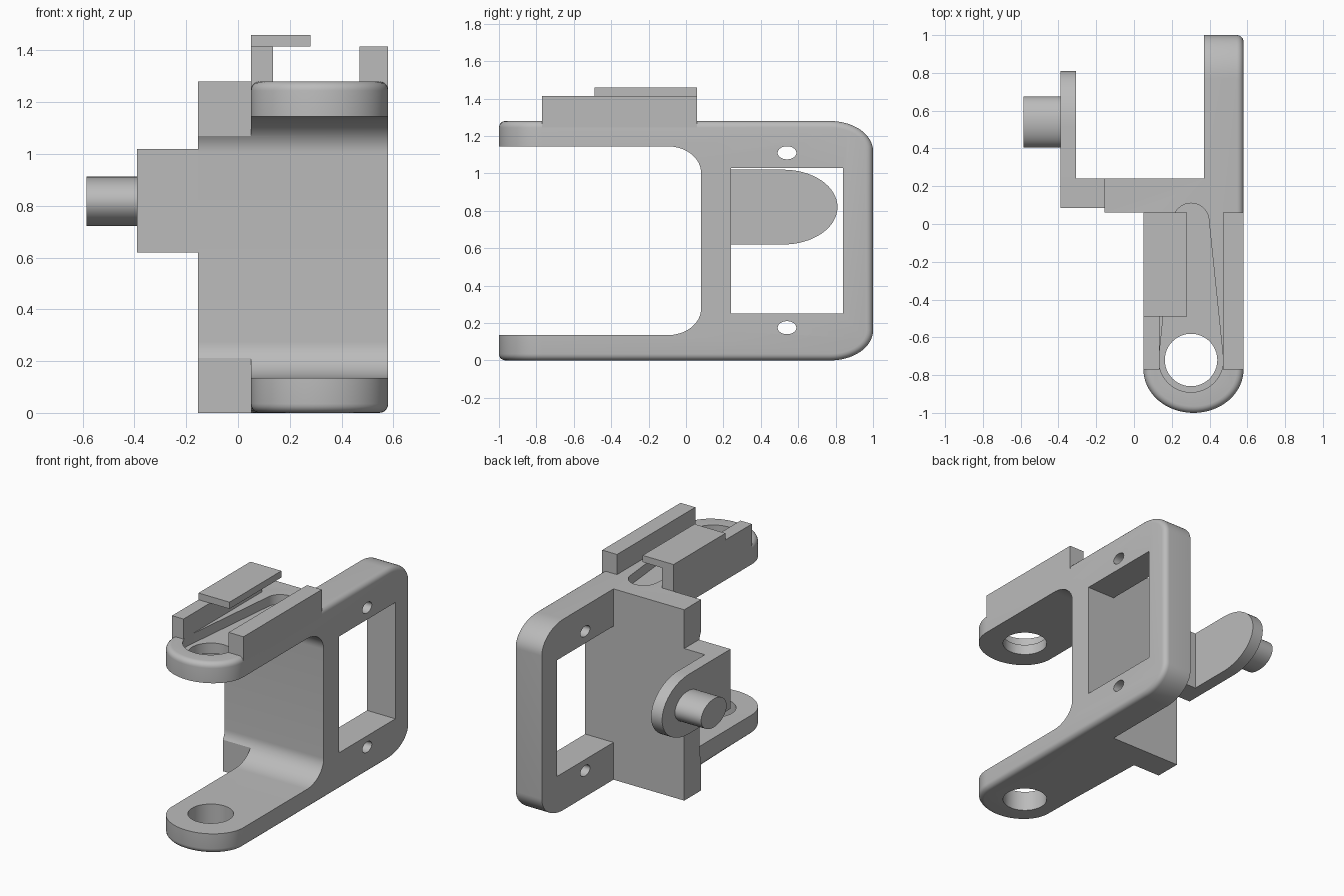
import bpy, bmesh, math

cube = bpy.data.objects.get("Cube")
if cube:
    bpy.data.objects.remove(cube, do_unlink=True)

grey = bpy.data.materials.new("plain grey")
grey.use_nodes = True
grey.diffuse_color = (0.5, 0.5, 0.5, 1)
grey.node_tree.nodes["Principled BSDF"].inputs["Base Color"].default_value = (0.5, 0.5, 0.5, 1)

HEIGHT = 1.28
SIDE = 0.58       # outer face of the frame
ARM_IN = 0.05     # inner side of the arms
FRONT = 0.06      # front of the wall ends


def arc(cx, cy, rx, ry, start, end, steps=16):
    """Points of an elliptical arc, angles in degrees."""
    angles = [math.radians(start + (end - start) * i / steps) for i in range(steps + 1)]
    return [(cx + rx * math.cos(a), cy + ry * math.sin(a)) for a in angles]


def ellipse(cx, cy, rx, ry):
    return arc(cx, cy, rx, ry, 0, 360, 48)[:-1]


def rect(a0, b0, a1, b1):
    return [(a0, b0), (a1, b0), (a1, b1), (a0, b1)]


def prism(name, outline, axis, low, high):
    """Extrude an outline: (y, z) along x, or (x, y) along z."""
    bm = bmesh.new()
    place = (lambda a, b: (low, a, b)) if axis == "x" else (lambda a, b: (a, b, low))
    face = bm.faces.new([bm.verts.new(place(a, b)) for a, b in outline])
    new = bmesh.ops.extrude_face_region(bm, geom=[face])["geom"]
    move = (high - low, 0, 0) if axis == "x" else (0, 0, high - low)
    bmesh.ops.translate(bm, vec=move, verts=[g for g in new if isinstance(g, bmesh.types.BMVert)])
    bmesh.ops.recalc_face_normals(bm, faces=bm.faces)
    mesh = bpy.data.meshes.new(name)
    bm.to_mesh(mesh)
    bm.free()
    mesh.materials.append(grey)
    obj = bpy.data.objects.new(name, mesh)
    bpy.context.collection.objects.link(obj)
    return obj


def select(obj):
    bpy.ops.object.select_all(action="DESELECT")
    obj.select_set(True)
    bpy.context.view_layer.objects.active = obj


def combine(obj, tool, operation):
    """Apply a boolean and discard the tool."""
    select(obj)
    mod = obj.modifiers.new("boolean", "BOOLEAN")
    mod.operation = operation
    mod.solver = "EXACT"
    mod.object = tool
    bpy.ops.object.modifier_apply(modifier=mod.name)
    bpy.data.objects.remove(tool, do_unlink=True)


# Frame: C-shaped side profile intersected with the plan outline
profile = ([(-1.1, 0)]
           + arc(0.77, 0.16, 0.23, 0.16, -90, 0)
           + arc(0.77, HEIGHT - 0.16, 0.23, 0.16, 0, 90)
           + [(-1.1, HEIGHT), (-1.1, 1.145)]
           + arc(-0.1, 1.005, 0.18, 0.14, 90, 0)
           + arc(-0.1, 0.275, 0.18, 0.14, 0, -90)
           + [(-1.1, 0.135)])
plan = ([(0.37, 1.1), (0.37, 0.24), (-0.155, 0.24), (-0.155, FRONT), (ARM_IN, FRONT)]
        + arc(0.315, -0.77, 0.265, 0.23, 180, 360, 32)
        + [(SIDE, 1.1)])
frame = prism("frame", profile, "x", -0.4, 0.9)
combine(frame, prism("plan_cutter", plan, "z", -0.2, 1.6), "INTERSECT")

# Round the outer rim of the arms and side plate
bm = bmesh.new()
bm.from_mesh(frame.data)
bmesh.ops.remove_doubles(bm, verts=bm.verts, dist=0.0001)


def on_rim(v):
    x, y, z = v.co
    outer_profile = z < 0.001 or z > HEIGHT - 0.001 or y > 0.765
    outer_plan = x > SIDE - 0.001 or (y < FRONT + 0.001 and x > ARM_IN - 0.001)
    return outer_profile and outer_plan


rim = [e for e in bm.edges if all(on_rim(v) for v in e.verts)
       and len(e.link_faces) == 2 and e.calc_face_angle() > 0.8]
bmesh.ops.bevel(bm, geom=rim, offset=0.035, segments=5, profile=0.5,
                affect="EDGES", clamp_overlap=True)
bm.to_mesh(frame.data)
bm.free()

# Window and screw holes in the side plate
combine(frame, prism("window_cutter", rect(0.24, 0.25, 0.84, 1.03), "x", 0.3, 0.7), "DIFFERENCE")
for z in (0.175, 1.11):
    combine(frame, prism("screw_cutter", ellipse(0.54, z, 0.05, 0.035), "x", 0.3, 0.7), "DIFFERENCE")

# Shaft holes through both arms, and the tapered groove in the upper arm
combine(frame, prism("shaft_cutter", ellipse(0.302, -0.72, 0.139, 0.139), "z", -0.1, 1.5), "DIFFERENCE")
groove = (arc(0.302, -0.72, 0.171, 0.171, 180, 360, 24)
          + arc(0.302, 0.015, 0.095, 0.095, 0, 180, 24))
combine(frame, prism("groove_cutter", groove, "z", 1.215, 1.5), "DIFFERENCE")

# Rails and retaining lip on the upper arm
prism("left_rail", rect(0.47, -0.77, SIDE, FRONT), "z", 1.23, 1.415)
prism("right_rail", rect(ARM_IN, -0.77, 0.135, FRONT), "z", 1.23, 1.415)
prism("rail_lip", rect(ARM_IN, -0.49, 0.28, FRONT), "z", 1.415, 1.46)

# Side bracket with rounded tongue and pivot pin
prism("bracket_block", rect(-0.39, 0.085, -0.15, 0.24), "z", 0.62, 1.02)
tongue = [(0.235, 1.02), (0.235, 0.62)] + arc(0.52, 0.82, 0.29, 0.2, -90, 90, 32)
prism("bracket_tongue", tongue, "x", -0.39, -0.308)
prism("pivot_pin", ellipse(0.54, 0.817, 0.135, 0.095), "x", -0.585, -0.38)

for obj in bpy.context.scene.objects:
    if obj.type == "MESH":
        select(obj)
        bpy.ops.object.shade_smooth_by_angle(angle=math.radians(30))
